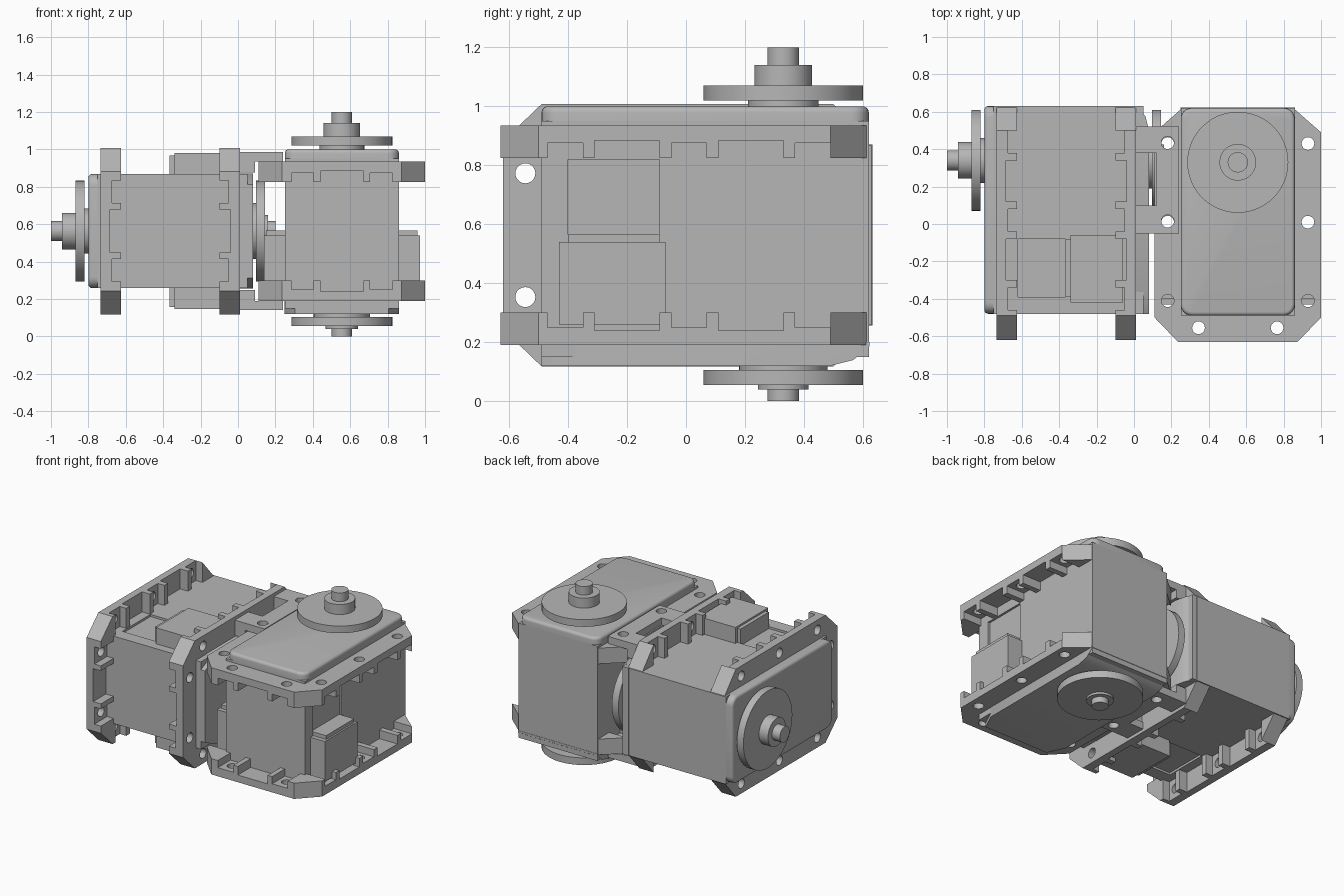
import bpy, bmesh, math
from mathutils import Matrix, Vector

cube = bpy.data.objects.get("Cube")
if cube:
    bpy.data.objects.remove(cube)

grey = bpy.data.materials.new("plain grey")
grey.use_nodes = True
grey.diffuse_color = (0.47, 0.47, 0.47, 1)
grey.node_tree.nodes["Principled BSDF"].inputs["Base Color"].default_value = (0.47, 0.47, 0.47, 1)
parts = []


def add_object(name, bm):
    bmesh.ops.recalc_face_normals(bm, faces=bm.faces)
    mesh = bpy.data.meshes.new(name)
    bm.to_mesh(mesh)
    bm.free()
    mesh.materials.append(grey)
    obj = bpy.data.objects.new(name, mesh)
    bpy.context.scene.collection.objects.link(obj)
    parts.append(obj)
    return obj


def prism(name, outline, low, high, bevel=None):
    """Extrude an outline upwards; bevel is a function that edits the bmesh."""
    bm = bmesh.new()
    face = bm.faces.new([bm.verts.new((x, y, low)) for x, y in outline])
    new = bmesh.ops.extrude_face_region(bm, geom=[face])["geom"]
    bmesh.ops.translate(bm, vec=(0, 0, high - low),
                        verts=[v for v in new if isinstance(v, bmesh.types.BMVert)])
    bmesh.ops.recalc_face_normals(bm, faces=bm.faces)
    if bevel:
        bevel(bm)
    return add_object(name, bm)


def box(name, x, y, z):
    return prism(name, [(x[0], y[0]), (x[1], y[0]), (x[1], y[1]), (x[0], y[1])], *z)


def circle(cx, cy, r, n=32):
    return [(cx + r * math.cos(math.tau * i / n), cy + r * math.sin(math.tau * i / n)) for i in range(n)]


def cut(obj, cutters):
    """Subtract the cutters and bake the result."""
    for c in cutters:
        c.hide_render = True
        mod = obj.modifiers.new("cut", "BOOLEAN")
        mod.operation, mod.solver, mod.object = "DIFFERENCE", "EXACT", c
    bpy.context.view_layer.update()
    graph = bpy.context.evaluated_depsgraph_get()
    mesh = bpy.data.meshes.new_from_object(obj.evaluated_get(graph))
    obj.modifiers.clear()
    obj.data = mesh
    for c in cutters:
        parts.remove(c)
        bpy.data.objects.remove(c)


def mirrored(half):
    return half + [(-x, y) for x, y in reversed(half)]


MID = 0.5625                  # middle of the casing along the shaft
AXIS_Y = 0.33                 # shaft position
SIDE_HOLES = (-0.41, 0.01, 0.43)


# Main casing with shallow recesses behind the sockets
casing = box("casing", (-0.305, 0.305), (-0.49, 0.62), (0.15, 0.95))
cut(casing, [box("cutter", (s * 0.29 - 0.0, s * 0.4)[::s], (-0.4, -0.09), (0.31, 0.82))
             for s in (-1, 1)])


# Top cap with rounded corners and rim
def round_cap(bm):
    upright = [e for e in bm.edges if abs(e.verts[0].co.z - e.verts[1].co.z) > 0.01]
    bmesh.ops.bevel(bm, geom=upright, offset=0.06, segments=6, profile=0.5, affect="EDGES")
    top = max(v.co.z for v in bm.verts)
    rim = [e for e in bm.edges if all(v.co.z > top - 1e-4 for v in e.verts)]
    bmesh.ops.bevel(bm, geom=rim, offset=0.02, segments=4, profile=0.5, affect="EDGES")


prism("top_cap", mirrored([(0.305, -0.49), (0.305, 0.62)]), 0.93, 1.0, round_cap)


# Bottom cap: chamfered front corners, sloping rear
def slope_rear(bm):
    for y, z, normal in ((0.49, 0.12, (0, 0.25, -1)), (0.57, 0.142, (0, 0.85, -1))):
        geom = list(bm.verts) + list(bm.edges) + list(bm.faces)
        bmesh.ops.bisect_plane(bm, geom=geom, plane_co=Vector((0, y, z)),
                               plane_no=Vector(normal), clear_outer=True)
        bmesh.ops.holes_fill(bm, edges=[e for e in bm.edges if e.is_boundary])


prism("bottom_cap", mirrored([(0.25, -0.49), (0.307, -0.37), (0.307, 0.622)]), 0.12, 0.2, slope_rear)

# Mounting flanges with bolt holes, nut pockets and gaps between pockets
flange_outline = mirrored([(0.32, -0.63), (0.445, -0.5), (0.445, 0.49), (0.3, 0.617)])
for side, label in ((1, "top"), (-1, "bottom")):
    def levels(a, b):
        return sorted((MID + side * a, MID + side * b))

    flange = prism(label + "_flange", flange_outline, *levels(0.2625, 0.3725))
    cutters = []

    def notch(x, y, depth):
        cutters.append(box("cutter", x, y, levels(0.2, 0.2625 + depth)))

    def hole(x, y):
        cutters.append(prism("cutter", circle(x, y, 0.034, 20), *levels(0.1, 0.5)))

    for s in (-1, 1):
        side_x = sorted((s * 0.3, s * 0.5))
        for y in SIDE_HOLES:
            notch(side_x, (y - 0.06, y + 0.06), 0.05)
            hole(s * 0.375, y)
        for y in (-0.2, 0.22):
            notch(side_x, (y - 0.11, y + 0.11), 0.06)
        notch((s * 0.21 - 0.06, s * 0.21 + 0.06), (-0.7, -0.48), 0.05)
        hole(s * 0.21, -0.555)
    notch((-0.115, 0.115), (-0.7, -0.48), 0.06)
    cut(flange, cutters)

# Cable sockets on both sides
for s, label in ((1, "left"), (-1, "right")):
    box(label + "_socket", sorted((s * 0.28, s * 0.417)), (-0.43, -0.07), (0.26, 0.54))
    box(label + "_socket_back", sorted((s * 0.28, s * 0.405)), (-0.4, -0.09), (0.3, 0.566))

# Output horns and shaft ends
for name, r, low, high in (
        ("top_collar", 0.12, 0.99, 1.02), ("top_horn_disc", 0.27, 1.02, 1.07),
        ("top_hub", 0.098, 1.07, 1.14), ("top_shaft_tip", 0.054, 1.14, 1.2),
        ("bottom_collar", 0.15, 0.105, 0.13), ("bottom_horn_disc", 0.27, 0.055, 0.105),
        ("bottom_hub", 0.086, 0.04, 0.055), ("bottom_shaft_tip", 0.054, 0, 0.04)):
    prism(name, circle(0, AXIS_Y, r, 48), low, high)

# Second unit lies on its side; the first stands upright
lying = Matrix(((0, 0, -1, 0.2), (0, 1, 0, 0.01), (1, 0, 0, 0.563), (0, 0, 0, 1)))
for obj in list(parts):
    twin = obj.copy()
    twin.name = "lying_" + obj.name
    twin.matrix_world = lying
    bpy.context.scene.collection.objects.link(twin)
    parts.append(twin)
    obj.name = "upright_" + obj.name
    obj.location.x = 0.555

# Brackets joining the two units, above and below
for s, label in ((1, "upper"), (-1, "lower")):
    def heights(a, b):
        return sorted((MID + s * a, MID + s * b))

    plate = box(label + "_bracket", (0.01, 0.24), (-0.05, 0.52), heights(0.3725, 0.4225))
    cut(plate, [box("cutter", (0.0, 0.12), (0.1, 0.38), heights(0.3, 0.5))]
        + [prism("cutter", circle(0.18, y + 0.005, 0.034, 20), *heights(0.3, 0.5))
           for y in SIDE_HOLES[1:]])
    for y, end in ((-0.05, "front"), (0.38, "back")):
        leg = box(f"{label}_{end}_bracket_leg", (0.008, 0.09), (y, y + 0.14), heights(0.315, 0.42))

# Smooth the round parts, keep edges sharp
bpy.ops.object.select_all(action="DESELECT")
for obj in parts:
    obj.select_set(True)
bpy.context.view_layer.objects.active = parts[0]
bpy.ops.object.shade_smooth_by_angle(angle=math.radians(30))
